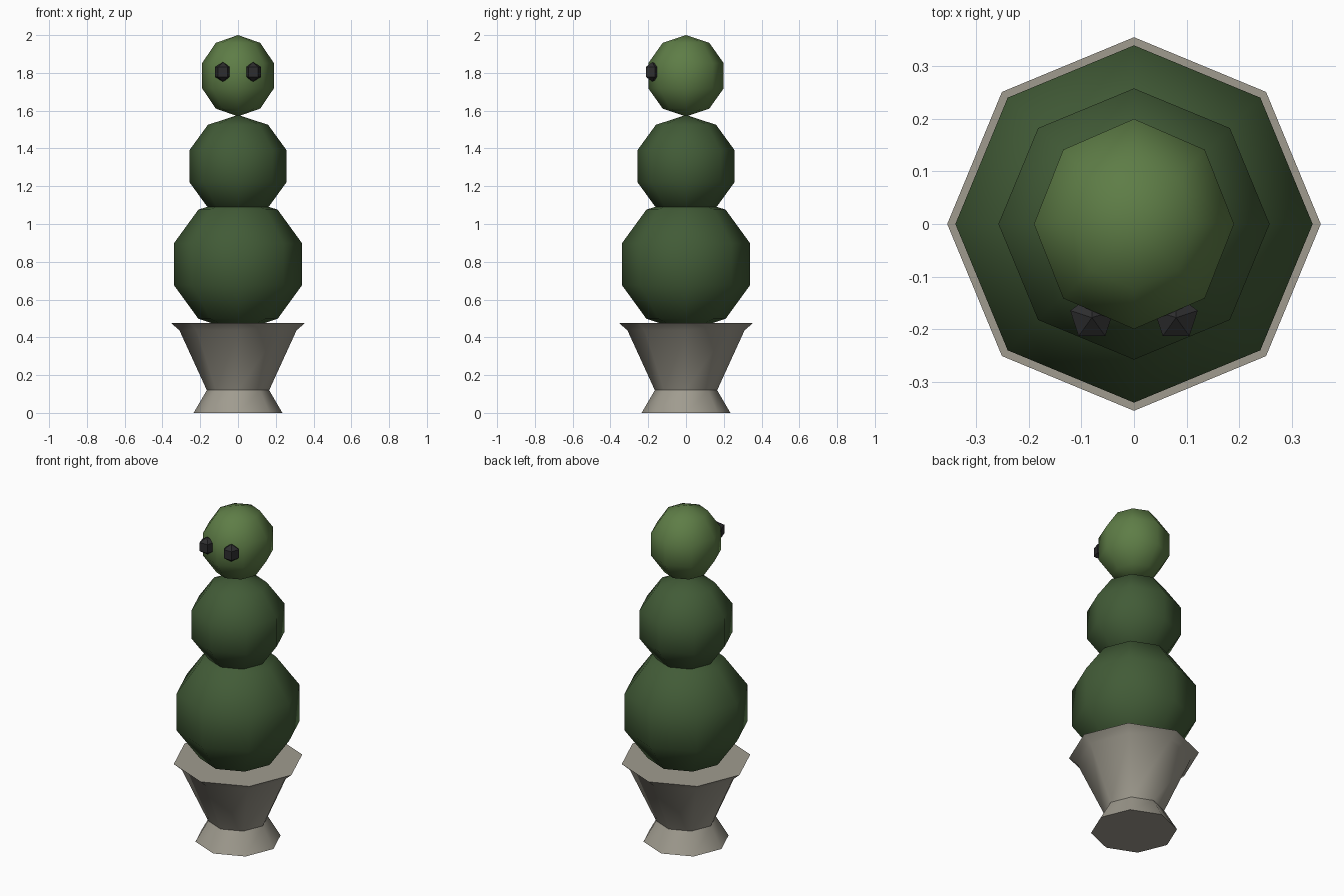
import bpy, bmesh
from math import sin, cos, pi, radians

cube = bpy.data.objects.get("Cube")
if cube:
    bpy.data.objects.remove(cube, do_unlink=True)


def material(name, color):
    mat = bpy.data.materials.new(name)
    mat.use_nodes = True
    rgba = (*color, 1)
    mat.diffuse_color = rgba
    bsdf = next(n for n in mat.node_tree.nodes if n.type == "BSDF_PRINCIPLED")
    bsdf.inputs["Base Color"].default_value = rgba
    return mat


def lathe(name, profile, sides, mat, centre=(0, 0, 0), scale=(1, 1, 1), smooth=50):
    """Turn (radius, height) points around z, with one corner on +y."""
    bm = bmesh.new()
    rings = []
    for r, z in profile:
        if r < 1e-4:
            rings.append([bm.verts.new((0, 0, z))] * sides)
        else:
            angles = [pi / 2 + 2 * pi * i / sides for i in range(sides)]
            rings.append([bm.verts.new((r * cos(a), r * sin(a), z)) for a in angles])
    for low, high in zip(rings, rings[1:]):
        for i in range(sides):
            j = (i + 1) % sides
            corners = list(dict.fromkeys((low[i], low[j], high[j], high[i])))
            bm.faces.new(corners)
    # Close open ends with flat caps
    for ring in (rings[0], rings[-1]):
        if ring[0] is not ring[1]:
            bm.faces.new(ring)
    bmesh.ops.recalc_face_normals(bm, faces=bm.faces)
    mesh = bpy.data.meshes.new(name)
    bm.to_mesh(mesh)
    bm.free()
    mesh.materials.append(mat)
    obj = bpy.data.objects.new(name, mesh)
    bpy.context.collection.objects.link(obj)
    obj.location, obj.scale = centre, scale
    bpy.ops.object.select_all(action="DESELECT")
    obj.select_set(True)
    bpy.context.view_layer.objects.active = obj
    bpy.ops.object.shade_smooth_by_angle(angle=radians(smooth))
    return obj


def ball_profile(bands):
    steps = [-pi / 2 + pi * k / bands for k in range(bands + 1)]
    return [(cos(a), sin(a)) for a in steps]


stone = material("stone grey", (0.35, 0.33, 0.275))
leaf = material("dark leaf green", (0.054, 0.105, 0.038))
light_leaf = material("light leaf green", (0.112, 0.205, 0.062))
black = material("eye black", (0.027, 0.027, 0.028))

# Planter: flared foot, tapered bowl and rim
lathe("planter", [(0.235, 0), (0.165, 0.12), (0.31, 0.437), (0.355, 0.476)], 8, stone)

# Stacked foliage balls
ball = ball_profile(5)
lathe("lower_foliage", ball, 8, leaf, (0, 0, 0.787), (0.357, 0.357, 0.357))
lathe("middle_foliage", ball, 8, leaf, (0, 0, 1.306), (0.271, 0.271, 0.271))
lathe("head", ball, 8, light_leaf, (0, 0, 1.785), (0.2, 0.21, 0.215))

# Faceted eyes
for side, x in (("left", 0.08), ("right", -0.08)):
    lathe(side + "_eye", ball_profile(3), 5, black, (x, -0.178, 1.805),
          (0.05, 0.05, 0.052), 30)
